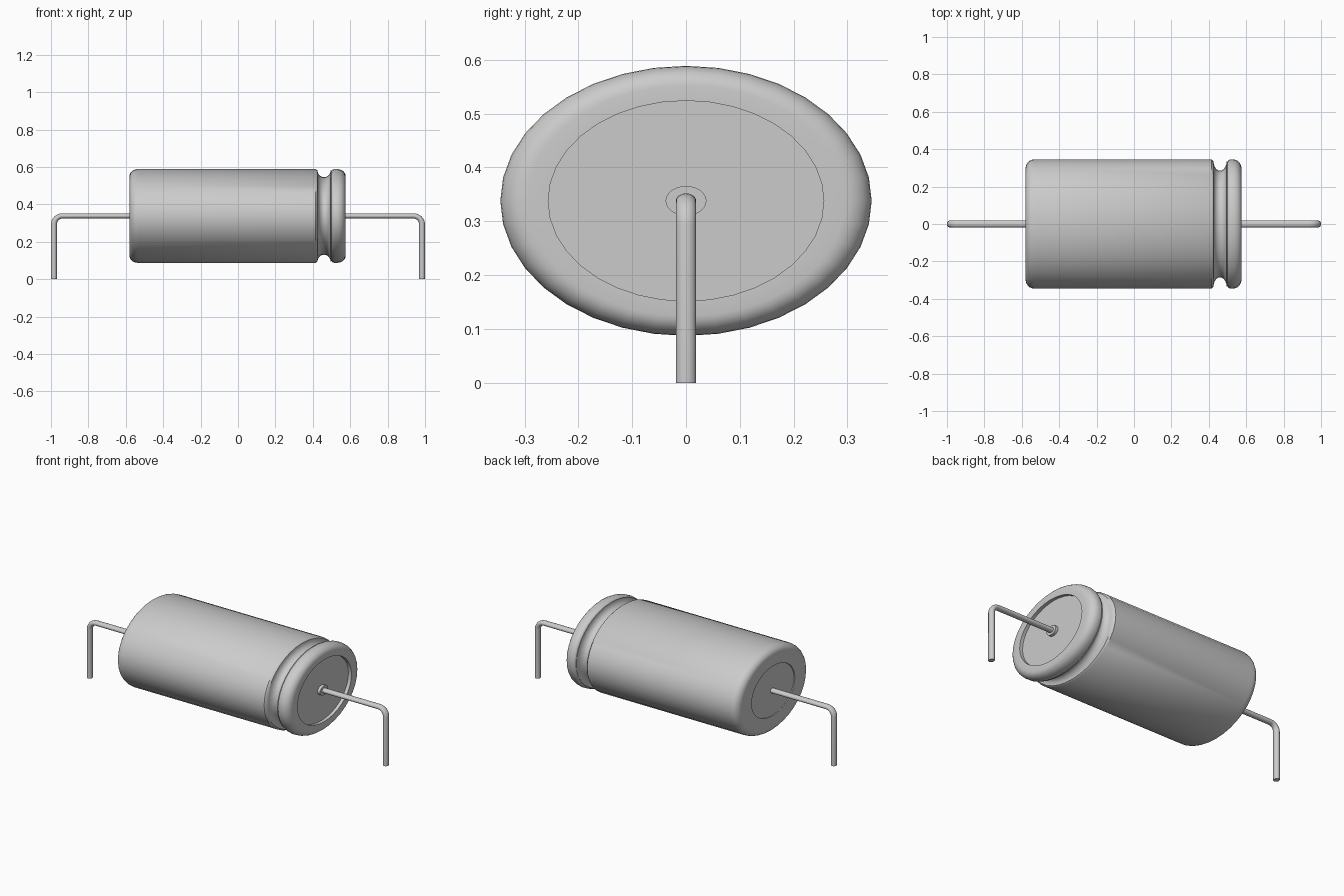
import bpy, bmesh, math
from mathutils import Vector

if "Cube" in bpy.data.objects:
    bpy.data.objects.remove(bpy.data.objects["Cube"], do_unlink=True)

AXIS_Z = 0.338      # height of the can's axis
FLATTEN = 0.727     # the cross-section is an ellipse, wider than tall
SEGMENTS = 36

metal = bpy.data.materials.new("Grey metal")
metal.use_nodes = True
GREY = (0.6, 0.6, 0.6, 1)
metal.diffuse_color = GREY
metal.node_tree.nodes["Principled BSDF"].inputs["Base Color"].default_value = GREY


def finish(name, bm):
    bmesh.ops.recalc_face_normals(bm, faces=bm.faces)
    mesh = bpy.data.meshes.new(name)
    bm.to_mesh(mesh)
    bm.free()
    mesh.materials.append(metal)
    obj = bpy.data.objects.new(name, mesh)
    bpy.context.collection.objects.link(obj)
    bpy.ops.object.select_all(action='DESELECT')
    obj.select_set(True)
    bpy.context.view_layer.objects.active = obj
    bpy.ops.object.shade_smooth_by_angle(angle=math.radians(40))
    return obj


def skin(name, rings):
    """Join rings of points with quads and cap both ends."""
    bm = bmesh.new()
    loops = [[bm.verts.new(p) for p in ring] for ring in rings]
    for a, b in zip(loops, loops[1:]):
        for i in range(len(a)):
            j = (i + 1) % len(a)
            bm.faces.new((a[i], a[j], b[j], b[i]))
    bm.faces.new(loops[0])
    bm.faces.new(loops[-1])
    return finish(name, bm)


def turned(name, profile, segments=SEGMENTS):
    """Turn an (x, radius) profile about the can's axis, flattened in height."""
    angles = [math.tau * i / segments for i in range(segments)]
    return skin(name, [[(x, r * math.cos(a), AXIS_Z + FLATTEN * r * math.sin(a))
                        for a in angles] for x, r in profile])


def arc(cx, cr, rx, rr, start, end, steps):
    """Points of an elliptical arc in the (x, radius) plane, angles in degrees."""
    turns = [math.radians(start + (end - start) * i / steps) for i in range(steps + 1)]
    return [(cx + rx * math.cos(t), cr + rr * math.sin(t)) for t in turns]


# Can: closed end, rounded shoulder, crimped groove, rolled rim, recessed seal
profile = [(-0.574, 0.205), (-0.58, 0.205)]
profile += arc(-0.535, 0.295, 0.045, 0.05, 180, 90, 6)
profile += [(0.415, 0.345)]
profile += arc(0.46, 0.335, 0.035, 0.05, 180, 360, 10)
profile += arc(0.518, 0.32, 0.022, 0.025, 150, 90, 3)
profile += arc(0.53, 0.295, 0.045, 0.05, 90, 0, 6)
profile += [(0.575, 0.256), (0.555, 0.256)]
turned("can", profile)

# Collar where the lead leaves the seal
turned("lead_collar", [(0.55, 0.038), (0.572, 0.038)], 24)


# Bent wire leads, one for each end
def lead(name, side, start):
    far, bend = 0.984, 0.045
    stations = [(Vector((start, 0, AXIS_Z)), 0)]
    for i in range(7):
        t = math.pi / 2 * i / 6
        stations.append((Vector((far - bend + bend * math.sin(t), 0,
                                 AXIS_Z - bend + bend * math.cos(t))), t))
    stations.append((Vector((far, 0, 0)), math.pi / 2))
    rings = []
    for centre, t in stations:
        across = Vector((math.sin(t) * 0.016, 0, math.cos(t) * 0.014))
        ring = []
        for k in range(16):
            a = math.tau * k / 16
            p = centre + across * math.sin(a)
            ring.append((side * p.x, 0.019 * math.cos(a), p.z))
        rings.append(ring)
    skin(name, rings)


lead("left_lead", 1, 0.55)
lead("right_lead", -1, 0.57)
